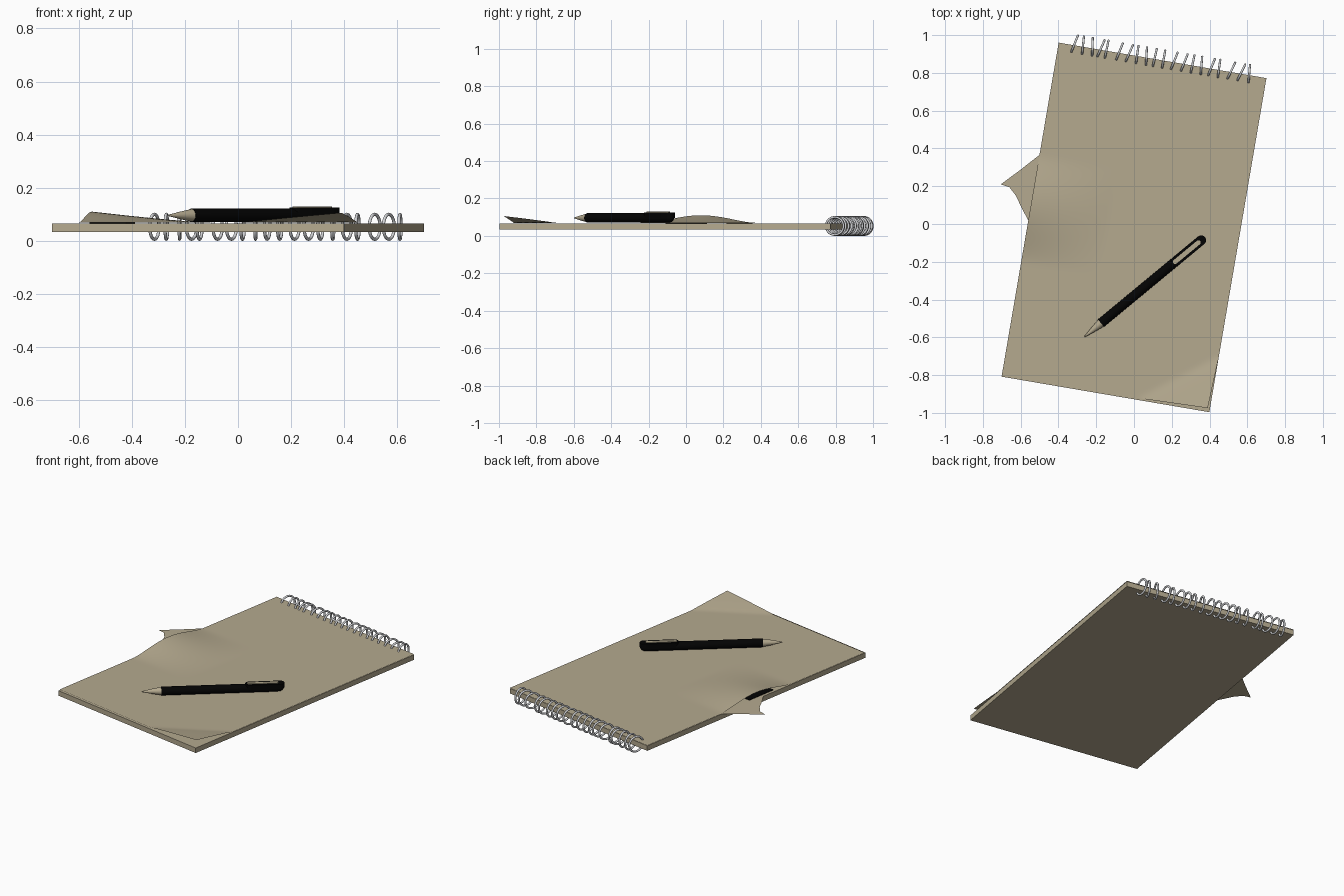
import bpy, bmesh, math
from mathutils import Matrix, Vector

if "Cube" in bpy.data.objects:
    bpy.data.objects.remove(bpy.data.objects["Cube"])


def material(name, rgb):
    m = bpy.data.materials.new(name)
    m.diffuse_color = (*rgb, 1)
    m.use_nodes = True
    m.node_tree.nodes["Principled BSDF"].inputs["Base Color"].default_value = m.diffuse_color
    return m


PAPER = material("tan_paper", (0.46, 0.40, 0.275))
BLACK = material("black_plastic", (0.001, 0.001, 0.001))
STEEL = material("steel_wire", (0.66, 0.67, 0.69))

# Frames of the rotated pad and of the pen (pen axis runs along local x)
PAD = Matrix.Translation((0, -0.018, 0)) @ Matrix.Rotation(math.radians(-9.7), 4, 'Z')
PEN = Matrix.Translation((-0.262, -0.597, 0.096)) @ Matrix.Rotation(math.radians(39.6), 4, 'Z')
HX, HY = 0.558, 0.897


def finish(bm, name, mat, frame=Matrix(), smooth=None):
    bmesh.ops.recalc_face_normals(bm, faces=bm.faces)
    me = bpy.data.meshes.new(name)
    bm.to_mesh(me)
    bm.free()
    ob = bpy.data.objects.new(name, me)
    bpy.context.collection.objects.link(ob)
    me.materials.append(mat)
    ob.matrix_world = frame
    if smooth:
        bpy.ops.object.select_all(action='DESELECT')
        ob.select_set(True)
        bpy.context.view_layer.objects.active = ob
        bpy.ops.object.shade_smooth_by_angle(angle=math.radians(smooth))
    return ob


def box(name, mat, frame, x0, x1, y0, y1, z0, z1):
    bm = bmesh.new()
    bmesh.ops.create_cube(bm, size=1)
    for v in bm.verts:
        v.co = Vector(((x0 + x1) / 2 + v.co.x * (x1 - x0),
                       (y0 + y1) / 2 + v.co.y * (y1 - y0),
                       (z0 + z1) / 2 + v.co.z * (z1 - z0)))
    return finish(bm, name, mat, frame)


def lathe(name, mat, frame, profile, steps=32):
    bm = bmesh.new()
    vs = [bm.verts.new((x, 0, r)) for x, r in profile]
    es = [bm.edges.new(p) for p in zip(vs, vs[1:])]
    bmesh.ops.spin(bm, geom=vs + es, axis=(1, 0, 0), cent=(0, 0, 0),
                   angle=math.tau, steps=steps)
    bmesh.ops.remove_doubles(bm, verts=bm.verts, dist=1e-5)
    return finish(bm, name, mat, frame, 40)


def prism(name, mat, frame, pts, z0, z1):
    bm = bmesh.new()
    face = bm.faces.new([bm.verts.new((x, y, z0)) for x, y in pts])
    ext = bmesh.ops.extrude_face_region(bm, geom=[face])
    for g in ext['geom']:
        if isinstance(g, bmesh.types.BMVert):
            g.co.z = z1
    return finish(bm, name, mat, frame, 40)


def stadium(x0, x1, r, n=8):
    pts = [(x1 - r + r * math.sin(math.pi * i / n), -r * math.cos(math.pi * i / n))
           for i in range(n + 1)]
    return pts + [(x0 + r - r * math.sin(math.pi * i / n), r * math.cos(math.pi * i / n))
                  for i in range(n + 1)]


# Pad block and a dark patch that shows in the gap under the lifted page
box("paper_block", PAPER, PAD, -HX, HX, -HY, HY, 0.034, 0.066)
box("dark_patch", BLACK, PAD, -0.54, -0.40, -0.16, 0.04, 0.0655, 0.0685)


# Top page: a sheet lifted along the left edge and at the front right corner
def corner_lift(x, y):
    return max(0, 1 - (HX - x) / 0.38 - (y + HY) / 0.29)


def lift(x, y):
    side = max(0, 1 - (x + HX) / 0.42) ** 1.2
    wave = math.cos(math.pi / 2 * y / 0.29) ** 1.5 if abs(y) < 0.29 else 0
    return 0.040 * side * wave + 0.036 * corner_lift(x, y) ** 0.9


bm = bmesh.new()
bmesh.ops.create_grid(bm, x_segments=56, y_segments=84, size=1)
for v in bm.verts:
    x, y = v.co.x * HX, v.co.y * HY
    c = corner_lift(x, y)
    v.co = Vector((x - 0.012 * c, y + 0.010 * (1 - v.co.y) / 2 + 0.010 * c,
                   0.070 + lift(x, y)))
finish(bm, "top_page", PAPER, PAD, 60)

# Torn scrap sticking out under the lifted edge
bm = bmesh.new()
scrap = [(-0.495, 0.37), (-0.60, 0.288), (-0.705, 0.21), (-0.66, 0.195), (-0.625, 0.15),
         (-0.595, 0.085), (-0.56, 0.02), (-0.54, 0.05), (-0.495, 0.33)]
bm.faces.new([bm.verts.new((x, y, 0.068 + 0.03 * min(0, x + 0.5))) for x, y in scrap])
finish(bm, "torn_scrap", PAPER)

# Binding rings: x position and sideways lean in degrees
RINGS = [(-0.315, 22), (-0.27, 6), (-0.22, 2), (-0.175, 24), (-0.145, 12),
         (-0.077, 22), (-0.025, 24), (0.017, 8), (0.066, 3), (0.11, 13),
         (0.157, 10), (0.213, 22), (0.266, 22), (0.31, 12), (0.357, 5),
         (0.41, 22), (0.45, 8), (0.515, 26), (0.568, 26), (0.61, 5)]
for i, (x, lean) in enumerate(RINGS):
    y = 0.968 - 0.171 * (x + 0.4)
    bpy.ops.mesh.primitive_torus_add(
        major_segments=36, minor_segments=10, major_radius=0.047, minor_radius=0.006,
        location=(x, y, 0.053), rotation=(0, math.pi / 2, -math.radians(lean)))
    ring = bpy.context.object
    ring.name = f"binding_ring_{i + 1}"
    ring.data.materials.append(STEEL)
    bpy.ops.object.shade_smooth()

# Pen: tip, barrel, clip and the pale inlay on the clip
lathe("pen_tip", PAPER, PEN, [(0, 0), (0.002, 0.003), (0.06, 0.0145), (0.115, 0.024), (0.118, 0)])
lathe("pen_barrel", BLACK, PEN, [(0.113, 0), (0.113, 0.0255), (0.78, 0.0255), (0.805, 0.023),
                                 (0.820, 0.015), (0.827, 0)])
prism("pen_clip", BLACK, PEN, stadium(0.60, 0.828, 0.026), 0.0, 0.029)
prism("clip_inlay", PAPER, PEN, stadium(0.610, 0.795, 0.012), 0.028, 0.033)
